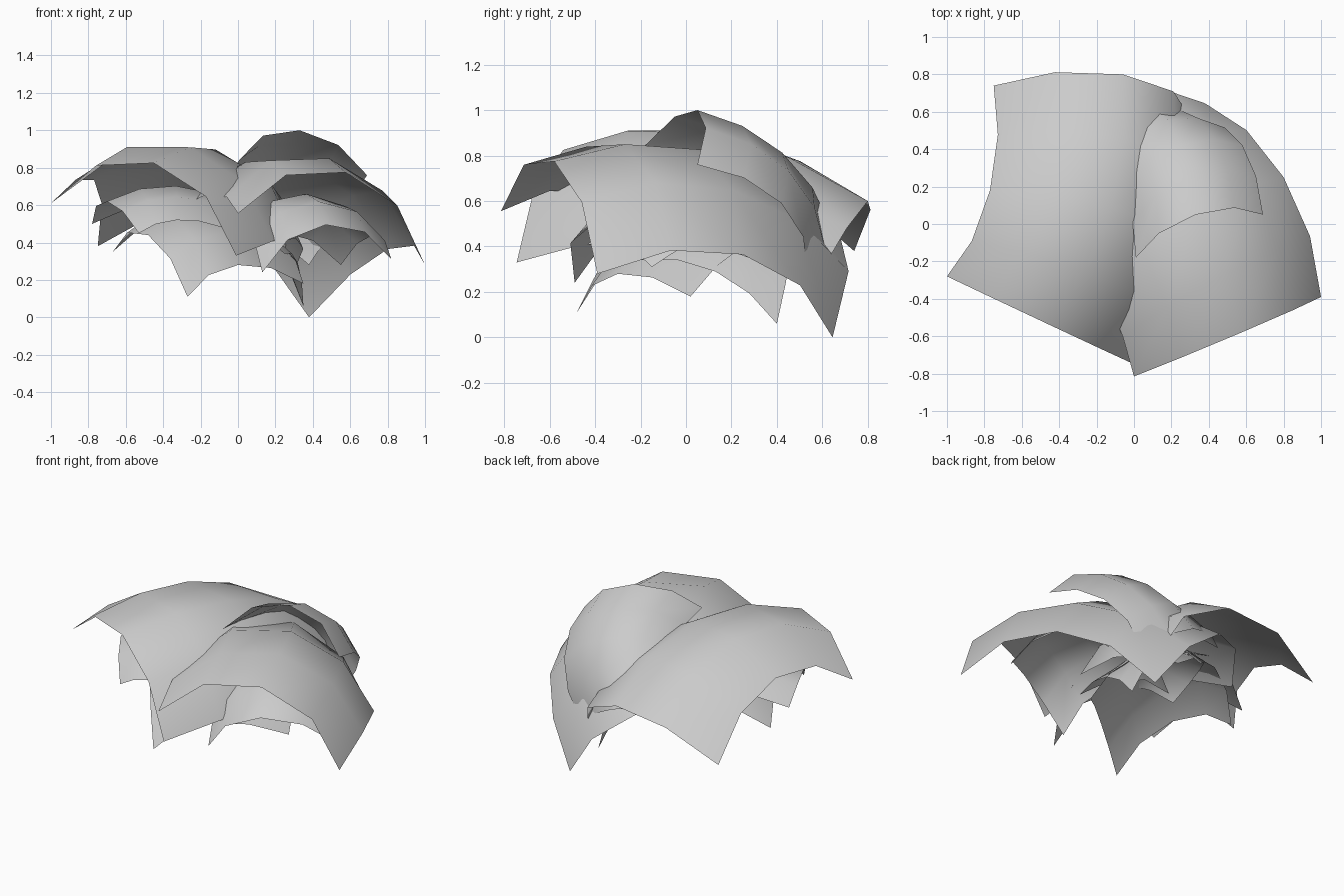
import bpy
import bmesh
from math import atan, cos, sin
from mathutils import Vector

cube = bpy.data.objects.get("Cube")
if cube:
    bpy.data.objects.remove(cube, do_unlink=True)

SEGMENTS = 4

grey = bpy.data.materials.new("foliage_grey")
grey.use_nodes = True
tone = (0.6, 0.6, 0.6, 1)
grey.diffuse_color = tone
grey.node_tree.nodes["Principled BSDF"].inputs["Base Color"].default_value = tone


def arc(start, middle, end, t):
    """Point on the round bend that passes through three points."""
    centre = (start + end) / 2
    half = (end - start) / 2
    rise = middle - centre
    bend = 2 * atan(rise.length / half.length)
    turn = bend * (2 * t - 1)
    return (centre + half * sin(turn) / sin(bend)
            + rise * (cos(turn) - cos(bend)) / (1 - cos(bend)))


def leaf_sheet(name, *outline):
    """Bent square sheet: corners and edge middles, anticlockwise from front left."""
    fl, f, fr, r, br, b, bl, l = map(Vector, outline)
    bm = bmesh.new()
    rows = []
    for j in range(SEGMENTS + 1):
        v = j / SEGMENTS
        row = []
        for i in range(SEGMENTS + 1):
            u = i / SEGMENTS
            across = arc(fl, f, fr, u).lerp(arc(bl, b, br, u), v)
            along = arc(fl, l, bl, v).lerp(arc(fr, r, br, v), u)
            flat = fl.lerp(fr, u).lerp(bl.lerp(br, u), v)
            row.append(bm.verts.new(across + along - flat))
        rows.append(row)
    for low, high in zip(rows, rows[1:]):
        for i in range(SEGMENTS):
            bm.faces.new((low[i], low[i + 1], high[i + 1], high[i]))
    for face in bm.faces:
        face.smooth = True
    mesh = bpy.data.meshes.new(name)
    bm.to_mesh(mesh)
    bm.free()
    mesh.materials.append(grey)
    sheet = bpy.data.objects.new(name, mesh)
    bpy.context.collection.objects.link(sheet)


# Large outer sheets of the canopy
leaf_sheet("right_canopy_sheet",
           (-1, -.28, .61), (-.45, -.54, .825), (-.01, -.745, .33), (.31, -.12, .42),
           (.3, .57, .25), (-.06, .8, .6), (-.75, .74, .38), (-.77, .18, .735))
leaf_sheet("left_canopy_sheet",
           (0, -.815, .555), (.575, -.58, .775), (1, -.39, .28), (.8, .25, .365),
           (.38, .645, 0), (-.1, .665, .5), (-.5, .3, .45), (-.17, -.33, .655))
leaf_sheet("crown_sheet",
           (.01, -.18, .845), (.33, .05, 1), (.69, .05, .76), (.58, .42, .59),
           (.38, .53, .28), (.08, .64, .48), (-.2, .53, .5), (-.05, .2, .75))

# Smaller sheets filling the inside
leaf_sheet("left_inner_sheet",
           (.13, -.49, .24), (.47, -.44, .495), (.82, -.15, .31), (.72, .17, .44),
           (.55, .42, .28), (.22, .32, .46), (-.1, .2, .3), (.02, -.17, .49))
leaf_sheet("right_inner_sheet",
           (-.53, -.45, .45), (-.33, -.42, .52), (-.08, -.35, .48), (.02, 0, .58),
           (0, .35, .4), (-.35, .3, .6), (-.78, .06, .5), (-.7, -.2, .62))
leaf_sheet("lower_inner_sheet",
           (-.27, -.48, .11), (0, -.3, .28), (.35, .02, .18), (.22, .25, .4),
           (0, .4, .38), (-.35, .32, .52), (-.67, .09, .35), (-.48, -.22, .44))
leaf_sheet("back_inner_sheet",
           (-.3, 0, .4), (-.05, -.15, .5), (.25, -.2, .34), (.32, .13, .29),
           (.35, .4, .06), (.15, .46, .38), (-.15, .43, .42), (-.3, .25, .52))
